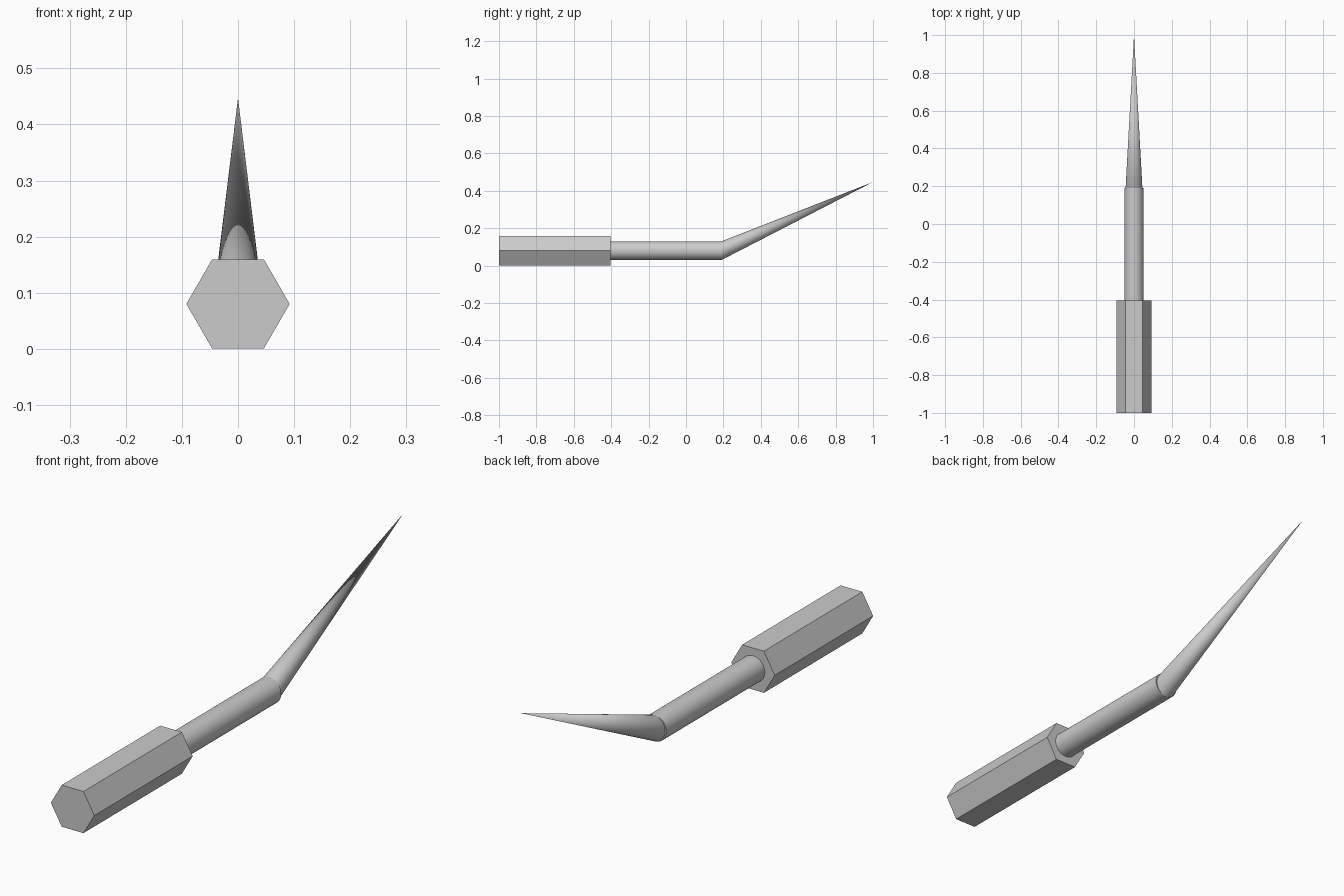
import bpy
import math
from mathutils import Matrix

if "Cube" in bpy.data.objects:
    bpy.data.objects.remove(bpy.data.objects["Cube"], do_unlink=True)

# Single plain metal colour
GREY = (0.6, 0.6, 0.6, 1.0)
metal = bpy.data.materials.new("grey_metal")
metal.use_nodes = True
metal.diffuse_color = GREY
metal.node_tree.nodes["Principled BSDF"].inputs["Base Color"].default_value = GREY

AXIS_Z = 0.08


def tapered_bar(name, sides, start, end, radius, tip_radius, axis_z, cap="NGON", smooth=True):
    """Bar lying along y from start to end, centred at height axis_z."""
    bpy.ops.mesh.primitive_cone_add(vertices=sides, radius1=radius, radius2=tip_radius,
                                    depth=end - start, end_fill_type=cap)
    bar = bpy.context.object
    bar.name = name
    bar.data.name = name
    place = Matrix.Translation((0, (start + end) / 2, axis_z))
    bar.data.transform(place @ Matrix.Rotation(-math.pi / 2, 4, "X"))
    bar.data.materials.append(metal)
    if smooth:
        bpy.ops.object.shade_smooth_by_angle(angle=math.radians(30))
    return bar


# Six-sided handle, corners pointing left and right
handle = tapered_bar("handle", 6, -1.0, -0.405, 0.092, 0.092, 0.0, smooth=False)
handle.data.transform(Matrix.Translation((0, 0, AXIS_Z)) @ Matrix.Rotation(math.pi / 6, 4, "Y"))

# Round shaft
tapered_bar("shaft", 48, -0.405, 0.19, 0.05, 0.05, AXIS_Z)

# Bent spike: cone slimmed sideways and slanted upward from the shaft end
BEND_Y, TIP_Y, RISE = 0.19, 1.0, 0.367
spike = tapered_bar("spike", 48, BEND_Y, TIP_Y, 0.05, 0.0, AXIS_Z, cap="NOTHING")
for vert in spike.data.vertices:
    vert.co.x *= 0.89
    vert.co.z += RISE * (vert.co.y - BEND_Y) / (TIP_Y - BEND_Y)
spike.data.update()
